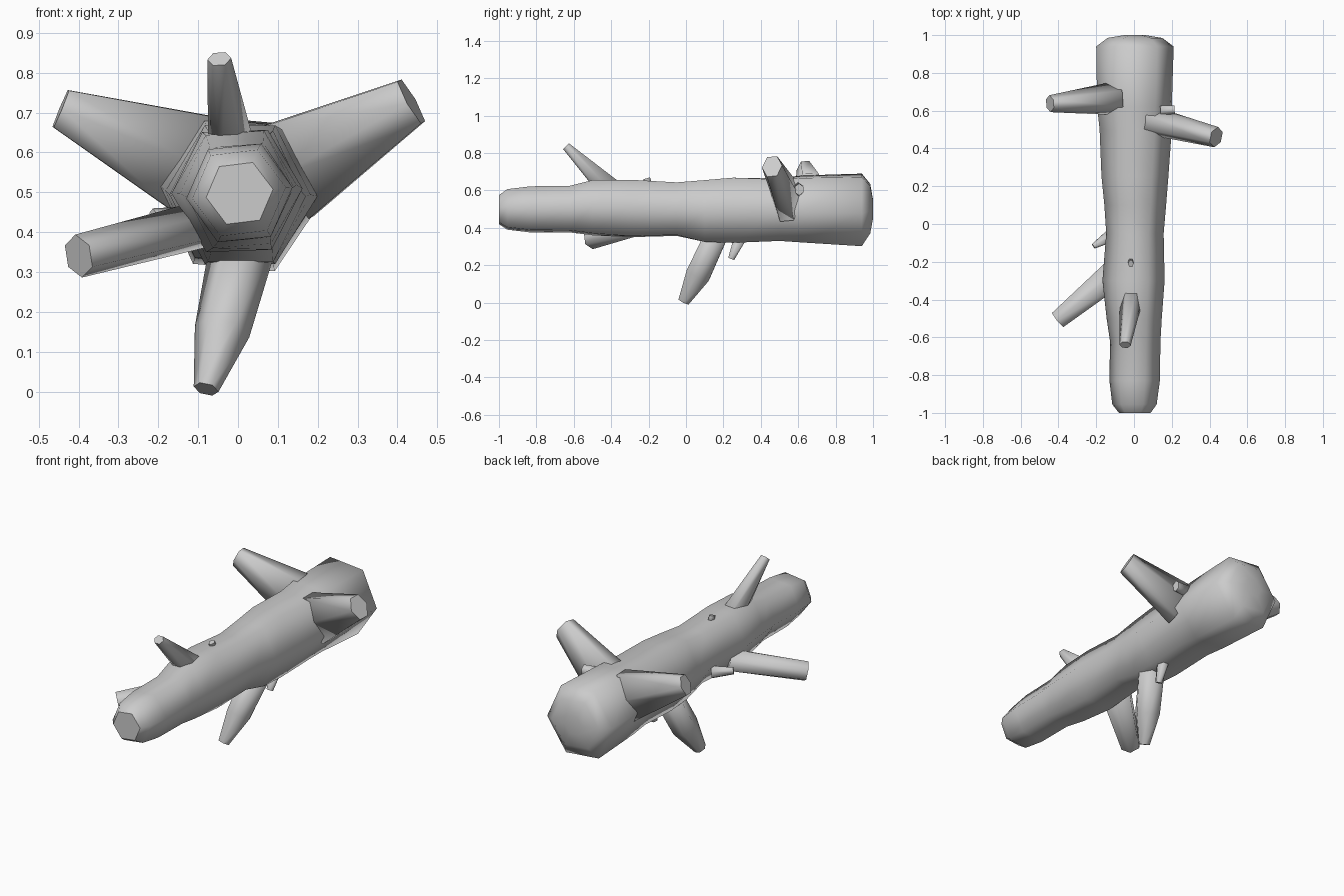
import bpy, bmesh, math
from mathutils import Vector

if "Cube" in bpy.data.objects:
    bpy.data.objects.remove(bpy.data.objects["Cube"])

bark = bpy.data.materials.new("grey bark")
bark.diffuse_color = (0.6, 0.6, 0.6, 1)
bark.use_nodes = True
bark.node_tree.nodes["Principled BSDF"].inputs["Base Color"].default_value = bark.diffuse_color


def hexagon(turn):
    """Six points scaled so that they fill the -1..1 square."""
    pts = [(math.cos(math.radians(60 * i + turn)), math.sin(math.radians(60 * i + turn)))
           for i in range(6)]
    w, h = max(p[0] for p in pts), max(p[1] for p in pts)
    return [(x / w, y / h) for x, y in pts]


def loft(name, rings, sharp_start=False, sharp_end=True):
    """Skin a list of rings, with smooth sides and capped ends."""
    bm = bmesh.new()
    loops = [[bm.verts.new(p) for p in ring] for ring in rings]
    for a, b in zip(loops, loops[1:]):
        for i in range(6):
            j = (i + 1) % 6
            bm.faces.new((a[i], a[j], b[j], b[i]))
    caps = [(bm.faces.new(loops[0][::-1]), sharp_start), (bm.faces.new(loops[-1]), sharp_end)]
    for f in bm.faces:
        f.smooth = True
    for cap, sharp in caps:
        for e in cap.edges:
            e.smooth = not sharp
    bmesh.ops.recalc_face_normals(bm, faces=bm.faces)
    mesh = bpy.data.meshes.new(name)
    bm.to_mesh(mesh)
    bm.free()
    mesh.materials.append(bark)
    obj = bpy.data.objects.new(name, mesh)
    bpy.context.collection.objects.link(obj)
    return obj


def branch(name, points, side, turn=0):
    """points: (centre, radius along side, radius across side)."""
    centres = [Vector(p[0]) for p in points]
    d = (centres[-1] - centres[0]).normalized()
    u = Vector(side)
    u = (u - d * u.dot(d)).normalized()
    v = d.cross(u)
    rings = [[c + u * (x * p[1]) + v * (y * p[2]) for x, y in hexagon(turn)]
             for c, p in zip(centres, points)]
    return loft(name, rings)


# Trunk: y, left, right, bottom, top, turn
sections = [
    (-1.00, -.08, .088, .42, .575, 7), (-.955, -.115, .12, .39, .607, 7),
    (-.83, -.13, .137, .375, .622, 6), (-.62, -.127, .14, .375, .625, 5),
    (-.50, -.145, .147, .36, .655, 4), (-.30, -.167, .162, .35, .657, 2),
    (-.05, -.147, .157, .357, .643, 2), (.10, -.157, .17, .325, .655, 0),
    (.25, -.172, .182, .32, .668, 0), (.50, -.182, .2, .33, .665, -2),
    (.62, -.195, .2, .322, .68, -4), (.94, -.2, .21, .302, .69, -5),
    (.985, -.14, .15, .37, .635, -5), (1.00, -.05, .06, .45, .55, -5),
]
loft("trunk", [[((l + r) / 2 + x * (r - l) / 2, y, (b + t) / 2 + z * (t - b) / 2)
                for x, z in hexagon(turn)] for y, l, r, b, t, turn in sections],
     sharp_start=True, sharp_end=False)

# Large branches
branch("right_rear_branch", [((.12, .54, .55), .075, .13), ((.435, .46, .728), .055, .06)], (0, 1, 0))
branch("left_rear_branch", [((-.11, .665, .57), .088, .13), ((-.445, .637, .71), .045, .05)], (0, 1, 0))
branch("upper_front_branch", [((-.01, -.37, .57), .065, .068), ((-.047, -.64, .835), .03, .022)], (1, 0, 0))
branch("left_front_branch", [((-.09, -.25, .42), .06, .075), ((-.40, -.505, .34), .055, .048)], (0, 0, 1))
branch("lower_branch", [((.02, .18, .40), .085, .06), ((-.04, .065, .15), .07, .065),
                        ((-.08, -.012, .006), .032, .03)], (1, 0, 0))

# Broken twig stubs
branch("top_stub", [((-.017, -.2, .63), .017, .02), ((-.017, -.21, .665), .015, .018)], (1, 0, 0))
branch("left_stub", [((-.12, -.06, .43), .035, .035), ((-.215, -.118, .44), .02, .014)], (0, 0, 1))
branch("lower_stub", [((.04, .295, .36), .035, .035), ((.03, .242, .235), .02, .017)], (1, 0, 0))
branch("right_stub", [((.14, .60, .605), .038, .026), ((.215, .605, .605), .032, .022)], (0, 0, 1))
